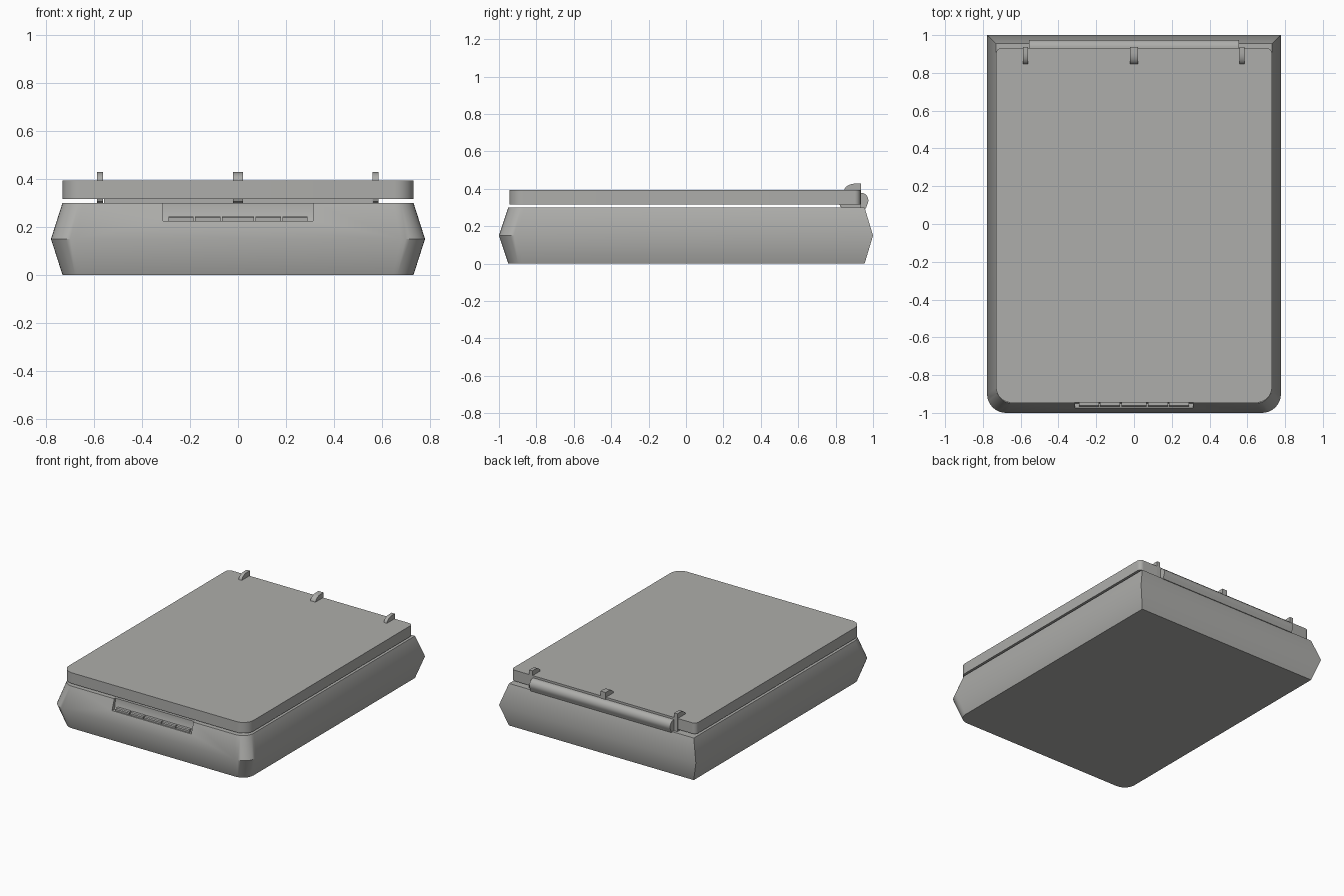
import bpy, bmesh, math

if "Cube" in bpy.data.objects:
    bpy.data.objects.remove(bpy.data.objects["Cube"])

grey = bpy.data.materials.new("warm_grey")
grey.diffuse_color = (0.42, 0.42, 0.405, 1)
grey.use_nodes = True
grey.node_tree.nodes["Principled BSDF"].inputs["Base Color"].default_value = grey.diffuse_color


def finish(name, bm, smooth=None):
    bmesh.ops.recalc_face_normals(bm, faces=bm.faces)
    me = bpy.data.meshes.new(name)
    bm.to_mesh(me)
    bm.free()
    me.materials.append(grey)
    ob = bpy.data.objects.new(name, me)
    bpy.context.collection.objects.link(ob)
    if smooth:
        shade(ob, smooth)
    return ob


def shade(ob, angle):
    bpy.ops.object.select_all(action='DESELECT')
    ob.select_set(True)
    bpy.context.view_layer.objects.active = ob
    bpy.ops.object.shade_smooth_by_angle(angle=math.radians(angle))


def loft(rings):
    """Skin a stack of equal-length rings and cap both ends."""
    bm = bmesh.new()
    vs = [[bm.verts.new(p) for p in r] for r in rings]
    n = len(vs[0])
    for a, b in zip(vs, vs[1:]):
        for i in range(n):
            j = (i + 1) % n
            bm.faces.new((a[i], a[j], b[j], b[i]))
    bm.faces.new(vs[0][::-1])
    bm.faces.new(vs[-1])
    return bm


def outline(hx, y0, y1, z, r_front, r_back, seg=8):
    """Plan outline with separate front and back corner radii."""
    pts = []
    corners = [(-1, y0, r_front, 180), (1, y0, r_front, 270),
               (1, y1, r_back, 0), (-1, y1, r_back, 90)]
    for sx, y, r, a0 in corners:
        cx = sx * (hx - r)
        cy = y + r if y == y0 else y - r
        steps = range(seg + 1) if r else [0]
        for k in steps:
            a = math.radians(a0 + 90 * k / seg)
            pts.append((cx + r * math.cos(a), cy + r * math.sin(a), z))
    return pts


def extrude_x(profile, x0, x1):
    """Extrude a (y, z) side profile across x."""
    return loft([[(x, y, z) for y, z in profile] for x in (x0, x1)])


# Base: bulging sides, round front corners, square back corners
base = finish("scanner_base", loft([
    outline(0.73, -0.95, 0.955, 0.0, 0.085, 0),
    outline(0.778, -1.0, 1.0, 0.15, 0.10, 0),
    outline(0.73, -0.95, 0.955, 0.30, 0.085, 0)]))

# Recess for the buttons in the front top edge
cutter = finish("recess_cutter", extrude_x(
    [(-1.1, 0.225), (-0.95, 0.225), (-0.94, 0.24), (-0.935, 0.35), (-1.1, 0.35)],
    -0.313, 0.313))
cutter.hide_render = True
mod = base.modifiers.new("recess", 'BOOLEAN')
mod.object = cutter
mod.operation = 'DIFFERENCE'
mod.solver = 'EXACT'
bpy.context.view_layer.objects.active = base
bpy.ops.object.modifier_apply(modifier="recess")
bpy.data.objects.remove(cutter)
shade(base, 40)

# Row of front buttons
edges = [-0.293, -0.182, -0.07, 0.07, 0.182, 0.293]
for i, (a, b) in enumerate(zip(edges, edges[1:])):
    finish(f"button_{i + 1}", extrude_x(
        [(-0.966, 0.222), (-0.966, 0.238), (-0.96, 0.244), (-0.935, 0.244), (-0.935, 0.222)],
        a + 0.003, b - 0.003))

# Lid
finish("lid", loft([outline(0.73, -0.945, 0.932, z, 0.08, 0.03)
                    for z in (0.316, 0.393)]), 30)

# Rounded hinge bar behind the lid
arc = [(0.938 + 0.037 * math.cos(math.radians(t)), 0.338 + 0.04 * math.sin(math.radians(t)))
       for t in range(-30, 91, 15)]
finish("hinge_bar", extrude_x([(0.925, 0.378), (0.925, 0.295), (0.962, 0.295)] + arc,
                              -0.557, 0.555), 30)

# Hinge brackets hooked through the lid
hook = [(0.905 - 0.06 * math.sin(math.radians(t)), 0.388 + 0.04 * math.cos(math.radians(t)))
        for t in range(0, 91, 15)]
bracket = [(0.82, 0.318), (0.825, 0.305), (0.84, 0.298), (0.936, 0.298),
           (0.936, 0.428)] + hook + [(0.845, 0.318)]
for side, x, w in (("left", -0.575, 0.025), ("middle", 0, 0.04), ("right", 0.572, 0.025)):
    finish(f"hinge_bracket_{side}", extrude_x(bracket, x - w / 2, x + w / 2), 30)
